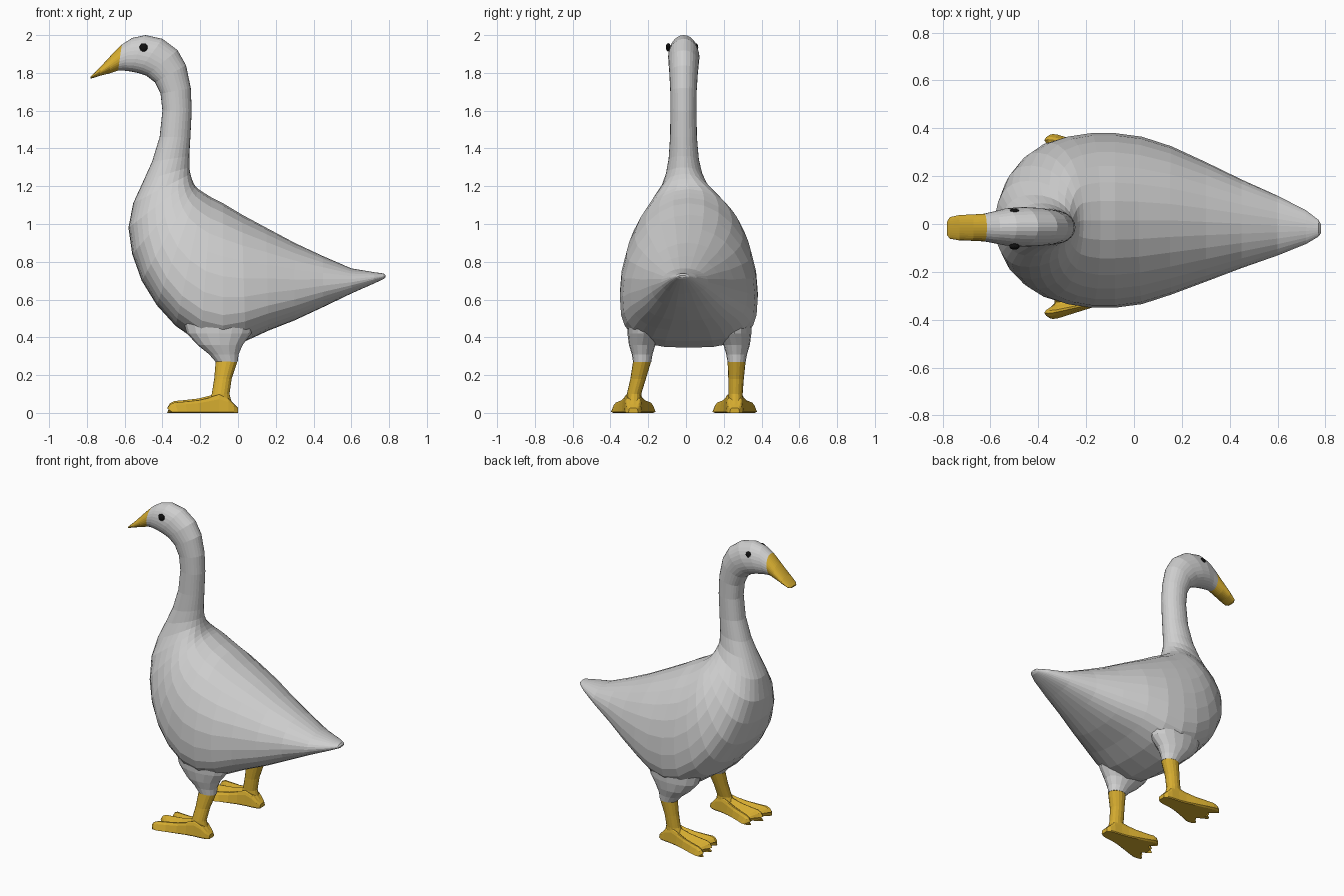
import bpy, bmesh, math
from mathutils import Vector

if "Cube" in bpy.data.objects:
    bpy.data.objects.remove(bpy.data.objects["Cube"])


def material(name, rgb):
    m = bpy.data.materials.new(name)
    m.diffuse_color = (*rgb, 1)
    m.use_nodes = True
    m.node_tree.nodes["Principled BSDF"].inputs["Base Color"].default_value = m.diffuse_color
    return m


WHITE = material("feather_white", (0.62, 0.62, 0.62))
YELLOW = material("beak_yellow", (0.68, 0.42, 0.03))
BLACK = material("eye_black", (0.005, 0.005, 0.005))


def loft(name, rings, mat):
    """Skin a list of equal-length point rings and cap both ends."""
    bm = bmesh.new()
    vs = [[bm.verts.new(p) for p in r] for r in rings]
    n = len(vs[0])
    for a, b in zip(vs, vs[1:]):
        for i in range(n):
            j = (i + 1) % n
            bm.faces.new((a[i], a[j], b[j], b[i]))
    bm.faces.new(vs[0])
    bm.faces.new(vs[-1])
    bmesh.ops.recalc_face_normals(bm, faces=bm.faces)
    me = bpy.data.meshes.new(name)
    bm.to_mesh(me)
    bm.free()
    me.materials.append(mat)
    ob = bpy.data.objects.new(name, me)
    bpy.context.collection.objects.link(ob)
    return ob


def body_ring(tx, tz, bx, bz, w, n=28):
    """Egg-shaped section between a back point and a belly point."""
    top, bot = Vector((tx, 0, tz)), Vector((bx, 0, bz))
    t = 0.5 - 0.15 * min(1, w / 0.35)          # widest point sits low on the body
    mid = bot.lerp(top, t)
    cy = -0.022 + 0.037 * min(1, w / 0.3)
    pts = []
    for i in range(n):
        a = 2 * math.pi * i / n
        c, s = math.cos(a), math.sin(a)
        e = 1 if c > 0 else 2 / (2 + 0.9 * w / 0.365)   # fuller underside
        c = math.copysign(abs(c) ** e, c)
        s = math.copysign(abs(s) ** e, s)
        p = mid + (top - mid) * c if c > 0 else mid + (bot - mid) * -c
        pts.append((p.x, cy + w * s, p.z))
    return pts


# Body, neck and head: back x, z, belly x, z, half width
body = [
    (.782, .728, .78, .718, .02), (.772, .738, .77, .708, .035), (.72, .745, .72, .685, .07),
    (.6, .765, .6, .632, .125), (.45, .83, .45, .56, .185), (.3, .9, .3, .49, .25),
    (.15, .98, .16, .435, .31), (.02, 1.05, .04, .38, .35), (-.08, 1.11, -.08, .345, .365),
    (-.14, 1.14, -.2, .37, .365), (-.18, 1.165, -.33, .46, .35),
    (-.21, 1.185, -.43, .57, .325), (-.225, 1.2, -.51, .7, .285),
    (-.235, 1.215, -.56, .84, .237), (-.245, 1.24, -.58, .98, .18),
    (-.252, 1.265, -.555, 1.11, .128), (-.258, 1.3, -.50, 1.23, .097),
    (-.258, 1.36, -.455, 1.33, .08), (-.252, 1.46, -.415, 1.46, .071),
    (-.245, 1.6, -.4, 1.6, .069), (-.25, 1.72, -.41, 1.69, .07),
    (-.275, 1.84, -.44, 1.75, .075), (-.32, 1.92, -.485, 1.785, .08),
    (-.4, 1.98, -.53, 1.8, .083), (-.49, 2.0, -.57, 1.808, .078),
    (-.56, 1.985, -.605, 1.812, .067), (-.615, 1.95, -.635, 1.812, .058),
]
loft("body", [body_ring(*r) for r in body], WHITE)

# Beak
beak = [body[-1], (-.67, 1.895, -.68, 1.797, .055), (-.73, 1.83, -.73, 1.785, .053),
        (-.77, 1.79, -.77, 1.772, .045), (-.782, 1.778, -.782, 1.77, .028)]
loft("beak", [body_ring(*r) for r in beak], YELLOW)


def limb_ring(x, y, z, rx, ry, n=16):
    return [(x + rx * math.cos(2 * math.pi * i / n),
             y + ry * math.sin(2 * math.pi * i / n), z) for i in range(n)]


def foot(name, cy, side):
    """Webbed foot: three raised toes on a fan that widens forward."""
    stations = [(0.0, .025, .02), (-.02, .04, .04), (-.05, .047, .075), (-.1, .052, .1),
                (-.15, .062, .085), (-.21, .08, .07), (-.28, .1, .062),
                (-.335, .115, .057), (-.36, .118, .045), (-.375, .116, .02)]
    m = 20
    rings = []
    for x, hw, h in stations:
        f = -x / .375
        top, bot = [], []
        for i in range(m + 1):
            u = -1 + 2 * i / m
            toe = 0.5 + 0.5 * math.cos(2.5 * math.pi * u)
            px = x + f ** 3 * (.05 * (1 - toe) + .035 * max(0, -u * side))
            edge = math.sqrt(max(0, 1 - u ** 6))
            top.append((px, cy + hw * u, .006 + h * edge * (1 - .6 * f * (1 - toe))))
            if 0 < i < m:
                bot.append((px, cy + hw * u, 0))
        rings.append(top + bot[::-1])
    loft(name, rings, YELLOW)


for label, side, y_top, y_foot in (("right", -1, -.232, -.275), ("left", 1, .268, .262)):
    # Feathered thigh blending into the belly
    loft(label + "_thigh", [limb_ring(-.1, y_top - side * .02, .52, .2, .1),
                            limb_ring(-.1, y_top - side * .01, .42, .17, .088),
                            limb_ring(-.095, y_top, .36, .12, .07),
                            limb_ring(-.075, y_top, .31, .078, .055),
                            limb_ring(-.06, y_top, .27, .058, .048)], WHITE)
    # Shank
    y_mid = (y_top + y_foot) / 2
    loft(label + "_leg", [limb_ring(-.06, y_top, .275, .058, .048),
                          limb_ring(-.08, y_mid, .18, .046, .041),
                          limb_ring(-.092, y_foot, .1, .047, .038),
                          limb_ring(-.1, y_foot, .04, .07, .042)], YELLOW)
    foot(label + "_foot", y_foot - .004, side)
    # Eye
    bpy.ops.mesh.primitive_uv_sphere_add(segments=14, ring_count=8, radius=1,
                                         location=(-.5, -.021 + side * .073, 1.935))
    eye = bpy.context.object
    eye.name = label + "_eye"
    eye.scale = (.022, .013, .022)
    eye.data.materials.append(BLACK)
